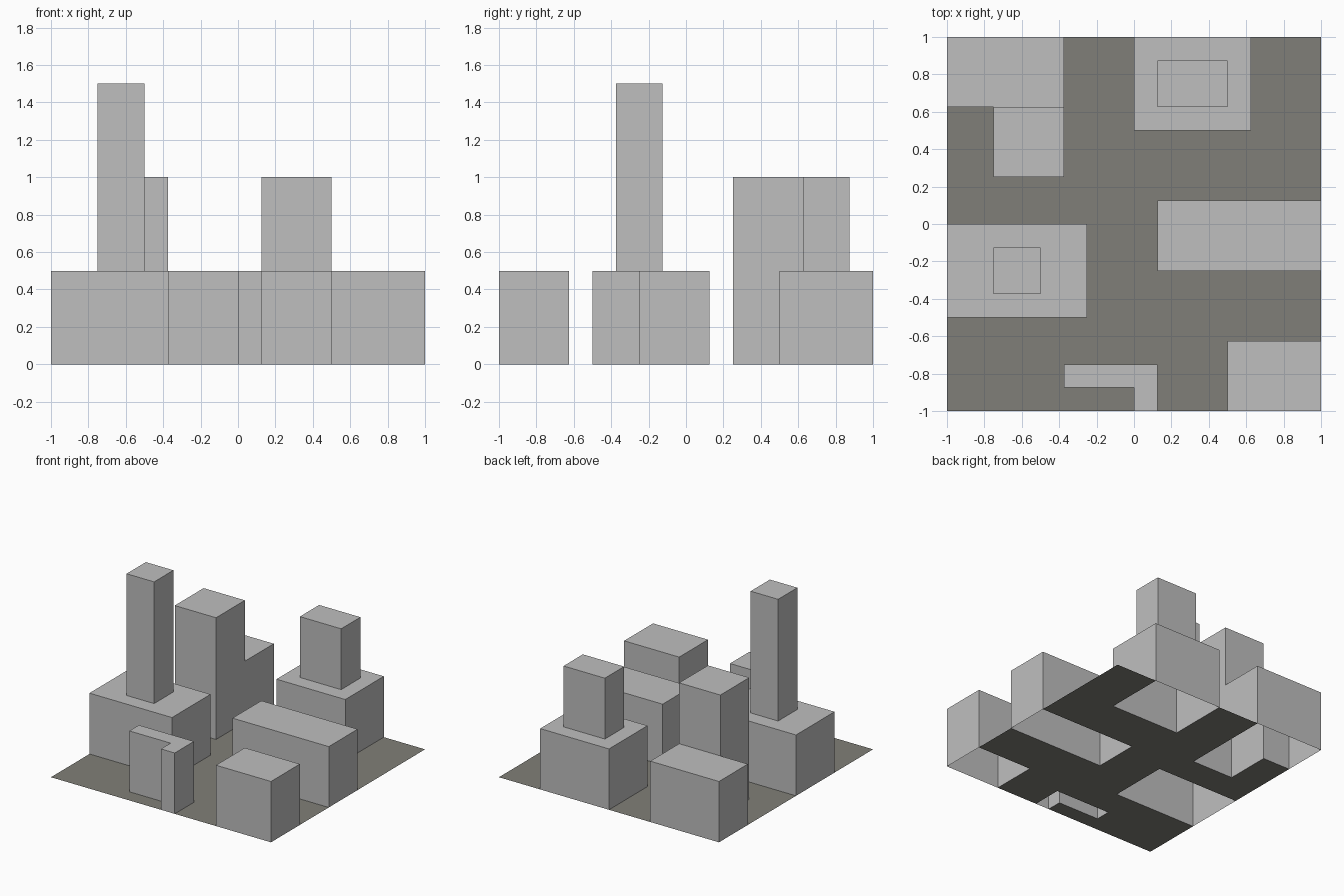
import bpy, bmesh

if "Cube" in bpy.data.objects:
    bpy.data.objects.remove(bpy.data.objects["Cube"])

S = 0.125  # every edge of the model lies on a grid of 1/8 unit


def material(name, rgb):
    m = bpy.data.materials.new(name)
    m.diffuse_color = (*rgb, 1)
    m.use_nodes = True
    m.node_tree.nodes["Principled BSDF"].inputs["Base Color"].default_value = m.diffuse_color
    return m


concrete = material("concrete_grey", (0.52, 0.52, 0.52))
asphalt = material("asphalt_grey", (0.216, 0.212, 0.188))


def finish(name, bm, mat):
    bmesh.ops.remove_doubles(bm, verts=bm.verts, dist=1e-4)
    me = bpy.data.meshes.new(name)
    bm.to_mesh(me)
    bm.free()
    me.materials.append(mat)
    bpy.context.collection.objects.link(bpy.data.objects.new(name, me))


def quad(bm, *pts):
    bm.faces.new([bm.verts.new((x * S, y * S, z)) for x, y, z in pts])


def cells(x0, x1, y0, y1):
    return [(i, j) for i in range(x0, x1) for j in range(y0, y1)]


def flat_cell(bm, i, j, z):
    quad(bm, (i, j, z), (i + 1, j, z), (i + 1, j + 1, z), (i, j + 1, z))


def building(name, *blocks):
    """Open-bottomed shell from blocks (x0, x1, y0, y1 in grid steps, height)."""
    height = {}
    for *box, h in blocks:
        for c in cells(*box):
            height[c] = max(h, height.get(c, 0))
    bm = bmesh.new()
    for (i, j), h in height.items():
        flat_cell(bm, i, j, h)
        # a wall on each side whose neighbour is lower
        for di, dj, a, b in ((0, -1, (0, 0), (1, 0)), (1, 0, (1, 0), (1, 1)),
                             (0, 1, (1, 1), (0, 1)), (-1, 0, (0, 1), (0, 0))):
            low = height.get((i + di, j + dj), 0)
            if low < h:
                p, q = (i + a[0], j + a[1]), (i + b[0], j + b[1])
                quad(bm, (*p, low), (*q, low), (*q, h), (*p, h))
    finish(name, bm, concrete)
    return set(height)


# Buildings, each with its lower block and any tower or wing
built = set()
built |= building("stepped_corner_building", (-8, -3, 5, 8, 0.5), (-6, -3, 2, 5, 1.0))
built |= building("back_building_with_tower", (0, 5, 4, 8, 0.5), (1, 4, 5, 7, 1.0))
built |= building("left_building_with_tall_tower", (-8, -2, -4, 0, 0.5), (-6, -4, -3, -1, 1.5))
built |= building("long_right_building", (1, 8, -2, 1, 0.5))
built |= building("front_corner_building", (4, 8, -8, -5, 0.5))
built |= building("thin_l_shaped_building", (-3, 1, -7, -6, 0.5), (0, 1, -8, -7, 0.5))

# Street sheet, open beneath the buildings
bm = bmesh.new()
for i, j in cells(-8, 8, -8, 8):
    if (i, j) not in built:
        flat_cell(bm, i, j, 0)
finish("street", bm, asphalt)
